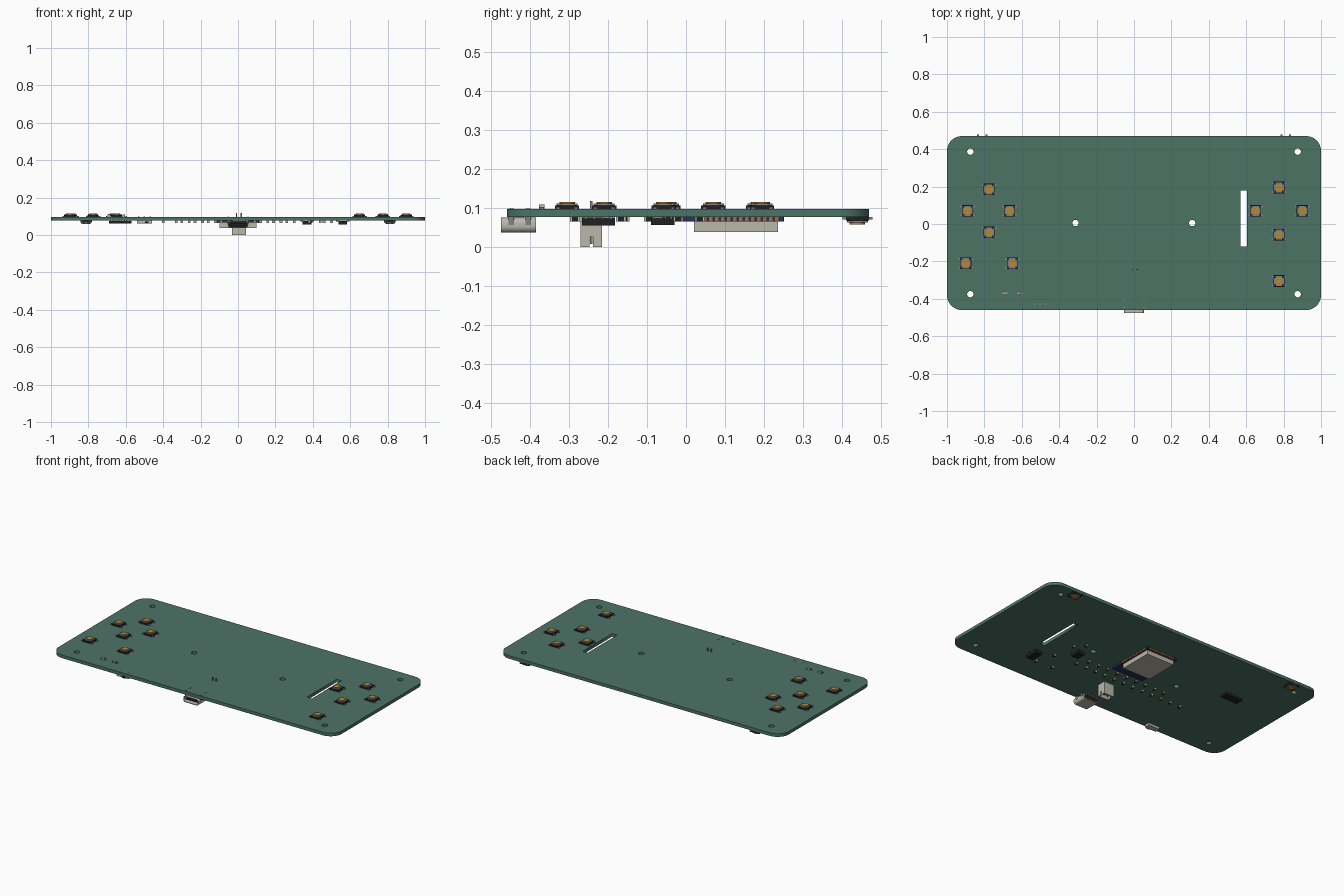
import bpy, bmesh, math
from mathutils import Matrix

if "Cube" in bpy.data.objects:
    bpy.data.objects.remove(bpy.data.objects["Cube"])

COLOURS = {
    "board_green": (0.075, 0.175, 0.13),
    "pale_metal": (0.5, 0.48, 0.41),
    "black_plastic": (0.015, 0.015, 0.015),
    "steel_grey": (0.22, 0.22, 0.23),
    "amber": (0.48, 0.25, 0.03),
    "navy": (0.02, 0.03, 0.11),
    "copper": (0.4, 0.15, 0.04),
}
MATS = {}
for mat_name, rgb in COLOURS.items():
    m = bpy.data.materials.new(mat_name)
    m.use_nodes = True
    m.diffuse_color = (*rgb, 1)
    m.node_tree.nodes["Principled BSDF"].inputs["Base Color"].default_value = (*rgb, 1)
    MATS[mat_name] = m

UNDER, TOP = 0.077, 0.097


def box(mat, x, y, z, sx, sy, sz):
    return ("box", mat, (x, y, z), (sx, sy, sz))


def disc(mat, x, y, z, r, h):
    return ("disc", mat, (x, y, z), (r, r, h))


def mesh_of(name, pieces):
    """One mesh from several coloured boxes and discs."""
    bm = bmesh.new()
    names = list(dict.fromkeys(p[1] for p in pieces))
    for kind, mat, loc, size in pieces:
        matrix = Matrix.Translation(loc) @ Matrix.Diagonal((*size, 1))
        if kind == "box":
            made = bmesh.ops.create_cube(bm, size=1, matrix=matrix)
        else:
            made = bmesh.ops.create_cone(bm, cap_ends=True, segments=24, radius1=1,
                                         radius2=1, depth=1, matrix=matrix)
        for f in {f for v in made["verts"] for f in v.link_faces}:
            f.material_index = names.index(mat)
    mesh = bpy.data.meshes.new(name)
    bm.to_mesh(mesh)
    bm.free()
    for n in names:
        mesh.materials.append(MATS[n])
    return mesh


def place(name, mesh, x=0, y=0, z=0, under=False, turn=0):
    ob = bpy.data.objects.new(name, mesh)
    ob.location = (x, y, z)
    ob.rotation_euler = (math.pi if under else 0, 0, turn)
    bpy.context.collection.objects.link(ob)
    return ob


def rounded(cx, cy, w, h, r, steps=8):
    """Outline of a rounded rectangle; a circle when r is half of both sides."""
    pts = []
    for q, (sx, sy) in enumerate(((1, 1), (-1, 1), (-1, -1), (1, -1))):
        for i in range(steps):
            a = (q + i / (steps - 1)) * math.pi / 2
            pts.append((cx + sx * (w / 2 - r) + r * math.cos(a),
                        cy + sy * (h / 2 - r) + r * math.sin(a)))
    return pts


def plate(name, outlines, thick, mat, loc, rot=(0, 0, 0)):
    """Flat sheet from an outer outline and hole outlines."""
    cu = bpy.data.curves.new(name, "CURVE")
    cu.dimensions = "2D"
    cu.fill_mode = "BOTH"
    cu.extrude = thick / 2
    for pts in outlines:
        sp = cu.splines.new("POLY")
        sp.points.add(len(pts) - 1)
        for p, (x, y) in zip(sp.points, pts):
            p.co = (x, y, 0, 1)
        sp.use_cyclic_u = True
    cu.materials.append(MATS[mat])
    ob = bpy.data.objects.new(name, cu)
    ob.location, ob.rotation_euler = loc, rot
    bpy.context.collection.objects.link(ob)
    bpy.ops.object.select_all(action="DESELECT")
    ob.select_set(True)
    bpy.context.view_layer.objects.active = ob
    bpy.ops.object.convert(target="MESH")
    return bpy.context.object


# Circuit board with screw holes and a slot
outlines = [rounded(0, 0.005, 2, 0.93, 0.08, 10)]
holes = [(x, y) for x in (-0.875, 0.875) for y in (-0.375, 0.387)]
for x, y in holes + [(-0.313, 0.005), (0.311, 0.005)]:
    outlines.append(rounded(x, y, 0.034, 0.034, 0.0169))
outlines.append([(0.57, -0.12), (0.605, -0.12), (0.605, 0.18), (0.57, 0.18)])
plate("circuit_board", outlines, TOP - UNDER, "board_green", (0, 0, (TOP + UNDER) / 2))

# Push buttons
pieces = [box("black_plastic", 0, 0, 0.005, 0.06, 0.062, 0.009),
          box("navy", 0, 0, 0.0095, 0.054, 0.054, 0.002),
          box("steel_grey", 0, 0, 0.012, 0.054, 0.034, 0.005),
          box("steel_grey", 0, 0, 0.012, 0.034, 0.054, 0.005),
          disc("amber", 0, 0, 0.0165, 0.02, 0.005)]
pieces += [box("steel_grey", sx * 0.033, sy * 0.023, 0.003, 0.012, 0.01, 0.006)
           for sx in (-1, 1) for sy in (-1, 1)]
button = mesh_of("push_button", pieces)
left_pad = [(-0.775, 0.185), (-0.89, 0.07), (-0.665, 0.07), (-0.775, -0.045),
            (-0.9, -0.21), (-0.65, -0.21)]
right_pad = [(0.775, 0.195), (0.65, 0.07), (0.9, 0.07), (0.775, -0.057), (0.775, -0.305)]
for x, y in left_pad + right_pad:
    place("push_button", button, x, y, TOP)
for x in (-0.812, 0.812):
    place("shoulder_button", button, x, 0.44, UNDER, under=True, turn=math.pi / 2)

# Wireless module: carrier, edge pads and metal shield
pieces = [box("navy", 0, 0.095, 0.0715, 0.222, 0.31, 0.011),
          box("pale_metal", 0, 0.128, 0.052, 0.196, 0.215, 0.028)]
for i in range(14):
    for s in (-1, 1):
        pieces.append(box("copper", s * 0.108, 0.032 + i * 0.0155, 0.0712, 0.01, 0.009, 0.0118))
for i in range(12):
    pieces.append(box("copper", (i - 5.5) * 0.0155, 0.247, 0.0712, 0.009, 0.01, 0.0118))
place("wireless_module", mesh_of("wireless_module", pieces))

# Charging socket: hollow shell, dark lining, tongue and board legs
plate("socket_shell", [rounded(0, 0, 0.108, 0.039, 0.016), rounded(0, 0, 0.1, 0.031, 0.012)],
      0.09, "pale_metal", (0, -0.43, 0.0565), (math.pi / 2, 0, 0))
plate("socket_back", [rounded(0, 0, 0.102, 0.033, 0.012)], 0.02, "black_plastic",
      (0, -0.397, 0.0565), (math.pi / 2, 0, 0))
pieces = [box("black_plastic", 0, -0.435, 0.0565, 0.08, 0.06, 0.009)]
pieces += [box("steel_grey", sx * 0.053, y, 0.078, 0.005, 0.014, 0.042)
           for sx in (-1, 1) for y in (-0.405, -0.448)]
place("socket_tongue_and_legs", mesh_of("socket_tongue", pieces))

# Battery connector: open box with slotted sides and two pins
pieces = [box("pale_metal", 0, 0, 0.051, 0.074, 0.055, 0.052)]
for s in (-1, 1):
    pieces.append(box("pale_metal", 0, s * 0.0245, 0.0135, 0.074, 0.006, 0.027))
    for t in (-1, 1):
        pieces.append(box("pale_metal", s * 0.034, t * 0.016, 0.0135, 0.006, 0.023, 0.027))
    pieces.append(box("steel_grey", s * 0.0125, 0, 0.063, 0.006, 0.006, 0.11))
place("battery_connector", mesh_of("battery_connector", pieces), 0.005, -0.243)


# Chips with legs along both long sides
def chip(name, x, y, length, width, height, legs, turn=0):
    parts = [box("black_plastic", 0, 0, height / 2 + 0.001, length, width, height)]
    for i in range(legs):
        px = ((i + 0.5) / legs - 0.5) * length
        for s in (-1, 1):
            parts.append(box("steel_grey", px, s * (width / 2 + 0.006), 0.003,
                             length / legs * 0.4, 0.014, 0.005))
    place(name, mesh_of(name, parts), x, y, UNDER, True, turn)


chip("memory_chip", -0.63, 0.12, 0.12, 0.05, 0.015, 8)
chip("power_chip", 0.56, -0.225, 0.085, 0.045, 0.021, 4, math.pi / 2)
chip("audio_chip", 0.37, -0.06, 0.06, 0.048, 0.02, 4, math.pi / 2)

# Small resistors and capacitors
small = mesh_of("small_part", [box("black_plastic", 0, 0, 0.006, 0.014, 0.016, 0.011),
                               box("pale_metal", 0, 0.01, 0.006, 0.014, 0.005, 0.012),
                               box("pale_metal", 0, -0.01, 0.006, 0.014, 0.005, 0.012)])
spots = [(0.3 - i * 0.07, -0.158) for i in range(12)]
spots += [(0.26 - i * 0.07, -0.095) for i in range(9)]
spots += [(0.38, -0.28), (0.46, -0.167), (0.39, 0.035), (0.44, -0.02), (0.5, -0.285)]
for x, y in spots:
    place("small_part", small, x, y, UNDER, under=True)

# Slide switch with its lever and pins through the board
pieces = [box("pale_metal", 0, 0, 0.0695, 0.082, 0.035, 0.015),
          box("black_plastic", 0.012, -0.02, 0.069, 0.018, 0.016, 0.008)]
pieces += [box("steel_grey", i * 0.031, 0.005, 0.082, 0.008, 0.008, 0.032) for i in (-1, 0, 1)]
place("slide_switch", mesh_of("slide_switch", pieces), -0.5, -0.433)

# Indicator lights
light = mesh_of("indicator_light", [box("pale_metal", 0, 0, 0.006, 0.014, 0.014, 0.012),
                                    box("steel_grey", 0.012, 0, 0.003, 0.008, 0.012, 0.006),
                                    box("steel_grey", -0.012, 0, 0.003, 0.008, 0.012, 0.006)])
for x in (-0.69, -0.61):
    place("indicator_light", light, x, -0.37, TOP)
